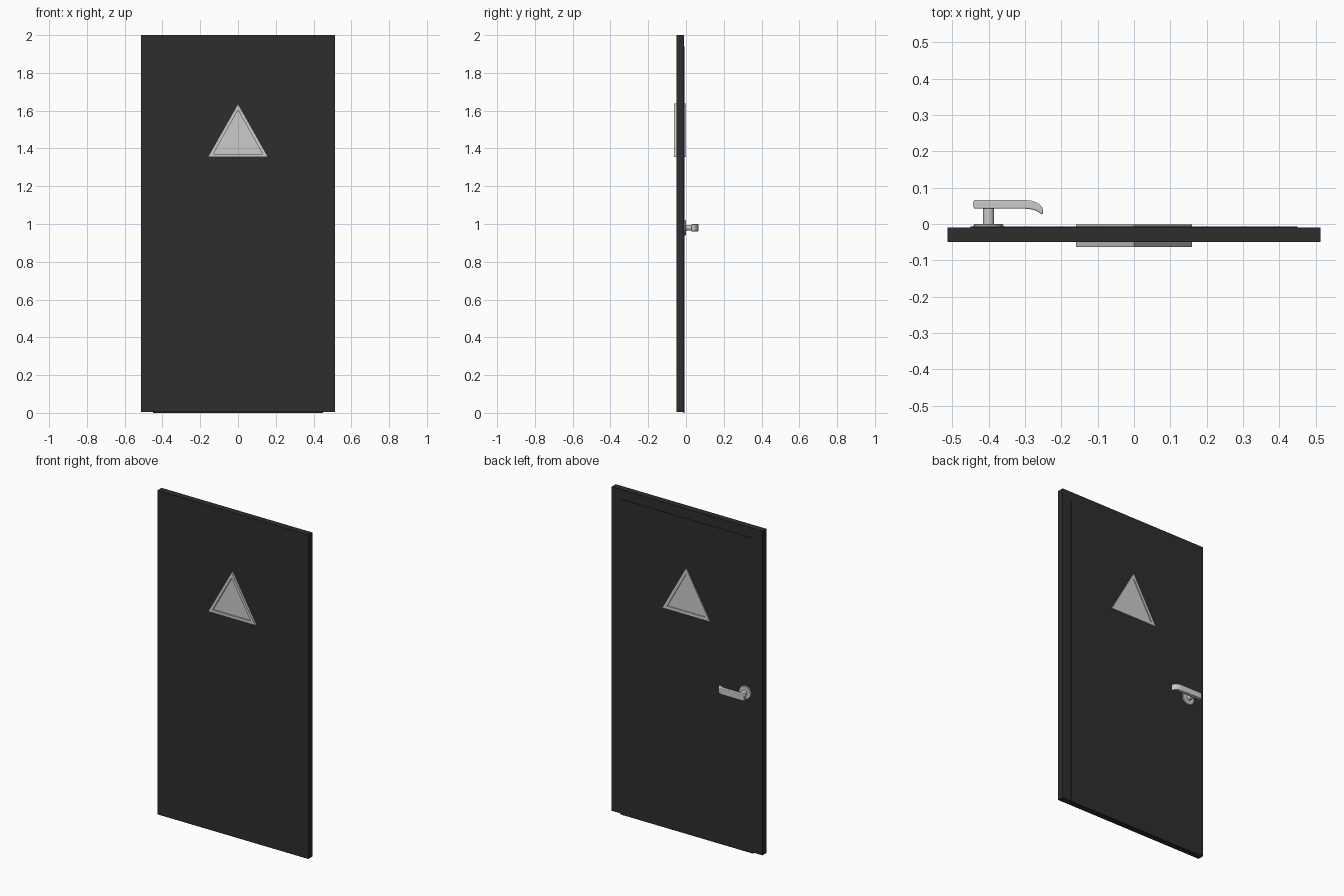
import bpy, bmesh, math

if "Cube" in bpy.data.objects:
    bpy.data.objects.remove(bpy.data.objects["Cube"])

dark = bpy.data.materials.new("dark_paint")
dark.diffuse_color = (0.028, 0.026, 0.027, 1)
dark.use_nodes = True
dark.node_tree.nodes["Principled BSDF"].inputs["Base Color"].default_value = dark.diffuse_color


def finish(bm, name, mat=None, smooth=False):
    bmesh.ops.recalc_face_normals(bm, faces=bm.faces[:])
    me = bpy.data.meshes.new(name)
    bm.to_mesh(me)
    bm.free()
    ob = bpy.data.objects.new(name, me)
    bpy.context.collection.objects.link(ob)
    if mat:
        me.materials.append(mat)
    if smooth:
        bpy.context.view_layer.objects.active = ob
        ob.select_set(True)
        bpy.ops.object.shade_smooth_by_angle(angle=math.radians(35))
        ob.select_set(False)
    return ob


def box(name, x, y, z, mat=None):
    bm = bmesh.new()
    bmesh.ops.create_cube(bm, size=1)
    for v in bm.verts:
        v.co = [r[0] + (c + 0.5) * (r[1] - r[0]) for c, r in zip(v.co, (x, y, z))]
    return finish(bm, name, mat)


def lathe_y(name, profile, x, z, n=32):
    """Revolve (radius, y) points about a line parallel to y."""
    bm = bmesh.new()
    rings = [[bm.verts.new((x + r * math.cos(2 * math.pi * i / n), y,
                            z + r * math.sin(2 * math.pi * i / n)))
              for i in range(n)] for r, y in profile]
    for a, b in zip(rings, rings[1:]):
        for i in range(n):
            j = (i + 1) % n
            bm.faces.new((a[i], a[j], b[j], b[i]))
    bm.faces.new(rings[0])
    bm.faces.new(rings[-1])
    return finish(bm, name, smooth=True)


# Door leaf with the rebated step on the back
box("door_leaf", (-0.513, 0.513), (-0.049, -0.010), (0.005, 2.0), dark)
box("rebate_panel", (-0.45, 0.45), (-0.012, -0.007), (0.0, 1.94), dark)

# Triangular window: raised frame with a shallow recessed pane on each side
OUTER = [(-0.16, 1.354), (0.16, 1.354), (0, 1.637)]
INNER = [(-0.13, 1.371), (0.13, 1.371), (0, 1.603)]


def window(name, face_y, pane_y, door_y):
    bm = bmesh.new()
    loops = [[bm.verts.new((x, y, z)) for x, z in tri]
             for tri, y in ((OUTER, door_y), (OUTER, face_y),
                            (INNER, face_y), (INNER, pane_y))]
    for a, b in zip(loops, loops[1:]):
        for i in range(3):
            j = (i + 1) % 3
            bm.faces.new((a[i], a[j], b[j], b[i]))
    bm.faces.new(loops[0])
    bm.faces.new(loops[-1])
    finish(bm, name)


window("window_front", -0.063, -0.053, -0.045)
window("window_back", -0.001, -0.0065, -0.012)

# Handle rose and spindle
HX, HZ = -0.40, 0.98
lathe_y("handle_rose", [(0.041, -0.009), (0.041, -0.003), (0.038, 0.0),
                        (0.020, 0.0)], HX, HZ)
lathe_y("handle_spindle", [(0.015, -0.004), (0.015, 0.046)], HX, HZ)

# Lever: plan outline bending back to the door, extruded upward and bevelled
outline = [(-0.441, 0.042), (-0.441, 0.066), (-0.300, 0.066)]
outline += [(-0.300 + 0.050 * math.sin(a), 0.036 + 0.030 * math.cos(a))
            for a in [math.radians(d) for d in (20, 38, 56, 74, 90)]]
outline += [(-0.250, 0.027), (-0.256, 0.028), (-0.266, 0.035),
            (-0.280, 0.040), (-0.298, 0.042)]
bm = bmesh.new()
base = bm.faces.new([bm.verts.new((x, y, HZ - 0.019)) for x, y in outline])
ext = bmesh.ops.extrude_face_region(bm, geom=[base])["geom"]
bmesh.ops.translate(bm, vec=(0, 0, 0.038),
                    verts=[g for g in ext if isinstance(g, bmesh.types.BMVert)])
lever = finish(bm, "handle_lever", smooth=True)
bev = lever.modifiers.new("bevel", "BEVEL")
bev.width = 0.004
bev.segments = 3
bev.limit_method = 'ANGLE'
bev.angle_limit = math.radians(50)
